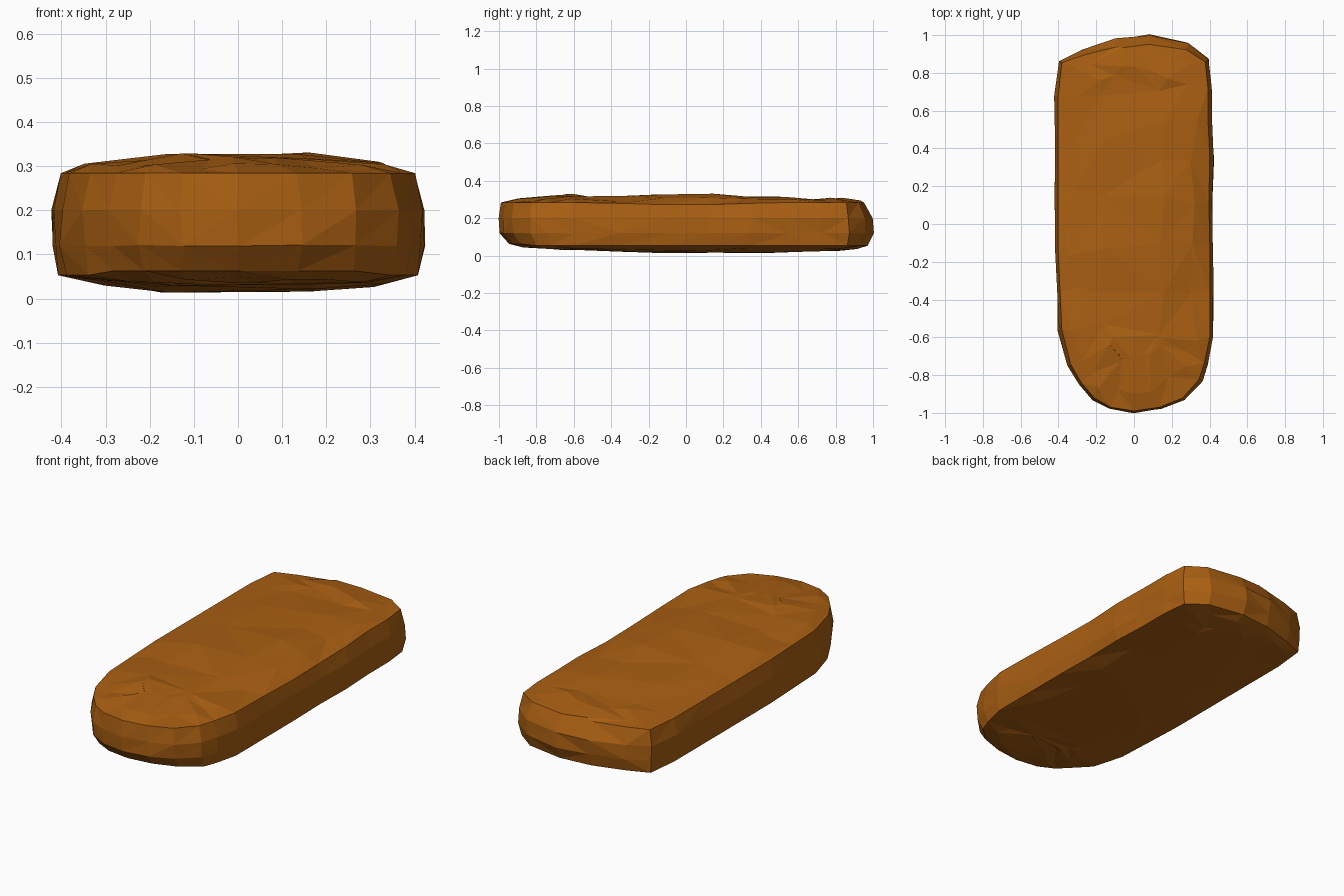
import bpy, bmesh, random
from mathutils import Vector

random.seed(4)
old = bpy.data.objects.get("Cube")
if old:
    bpy.data.objects.remove(old, do_unlink=True)

# Widest outline of the slab: rounded front, blunt back
OUTLINE = [(0, -1), (.14, -.98), (.27, -.93), (.36, -.83), (.39, -.74), (.42, -.6),
           (.42, -.35), (.42, -.1), (.415, .12), (.42, .35), (.41, .55), (.41, .72),
           (.395, .87), (.29, .96), (.08, 1), (-.1, .98), (-.28, .92), (-.4, .865),
           (-.42, .68), (-.42, .42), (-.42, .15), (-.42, -.15), (-.41, -.36),
           (-.4, -.56), (-.35, -.75), (-.29, -.85), (-.22, -.93), (-.13, -.98)]
# Crest and underside heights along the length
CREST = [(-1, .29), (-.75, .31), (-.64, .33), (-.4, .32), (.05, .338), (.2, .325),
         (.6, .31), (.85, .303), (1, .275)]
BELLY = [(-1, .06), (-.78, .04), (-.4, .02), (.04, .005), (.27, .018), (.51, .004),
         (.76, .025), (1, .05)]


def along(table, y):
    """Straight-line lookup in a (y, height) table."""
    for (y0, z0), (y1, z1) in zip(table, table[1:]):
        if y <= y1:
            return z0 + (z1 - z0) * max(0, y - y0) / (y1 - y0)
    return table[-1][1]


def ring(bm, scale, height, back=0, front=0, jitter=0):
    """Outline shrunk towards the centre line, with extra trim at both ends."""
    verts = []
    for x, y in OUTLINE:
        spine = max(-.55, min(.7, y))
        py = spine + (y - spine) * scale
        if y > .85:
            py -= back * (y - .85) / .15
        elif y < -.6:
            py += front * (-.6 - y) / .4
        wob = Vector([random.uniform(-jitter, jitter) for _ in range(3)])
        wob.z *= .25
        verts.append(bm.verts.new(Vector((x * scale, py, height(x * scale, py))) + wob))
    return verts


def top_rim(x, y):
    dip = .015 * max(0, 1 - abs(y) / .5) if x > 0 else 0
    return .284 - dip


def top(x, y):
    t = min(1, abs(x) / .4)
    return along(CREST, y) * (1 - t ** 2) + .284 * t ** 2


def belly(x, y):
    t = min(1, abs(x) / .4)
    return along(BELLY, y) * (1 - t ** 2) + .05 * t ** 2


# Slab: stacked rings from the underside, round the wall, to the crown
bm = bmesh.new()
rings = [
    ring(bm, .38, belly, jitter=.02),
    ring(bm, .72, belly, jitter=.025),
    ring(bm, .97, lambda x, y: .053 + (.01 if y < -.8 else 0), back=.02, front=.04),
    ring(bm, .995, lambda x, y: .12, jitter=.007),
    ring(bm, 1, lambda x, y: .2, jitter=.004),
    ring(bm, .955, top_rim, back=.035, front=-.01),
    ring(bm, .76, top, jitter=.03),
    ring(bm, .38, top, jitter=.03),
]
n = len(OUTLINE)
for a, b in zip(rings, rings[1:]):
    for i in range(n):
        j = (i + 1) % n
        bm.faces.new((a[i], a[j], b[j], b[i]))
bm.faces.new(rings[0])
bm.faces.new(rings[-1])
bmesh.ops.triangulate(bm, faces=bm.faces[:])
bmesh.ops.recalc_face_normals(bm, faces=bm.faces[:])

mesh = bpy.data.meshes.new("slab")
bm.to_mesh(mesh)
bm.free()
slab = bpy.data.objects.new("slab", mesh)
bpy.context.collection.objects.link(slab)

# Warm brown-orange surface
mat = bpy.data.materials.new("burnt_orange")
mat.use_nodes = True
colour = (.40, .115, .006, 1)
mat.diffuse_color = colour
bsdf = mat.node_tree.nodes["Principled BSDF"]
bsdf.inputs["Base Color"].default_value = colour
bsdf.inputs["Roughness"].default_value = .8
mesh.materials.append(mat)
